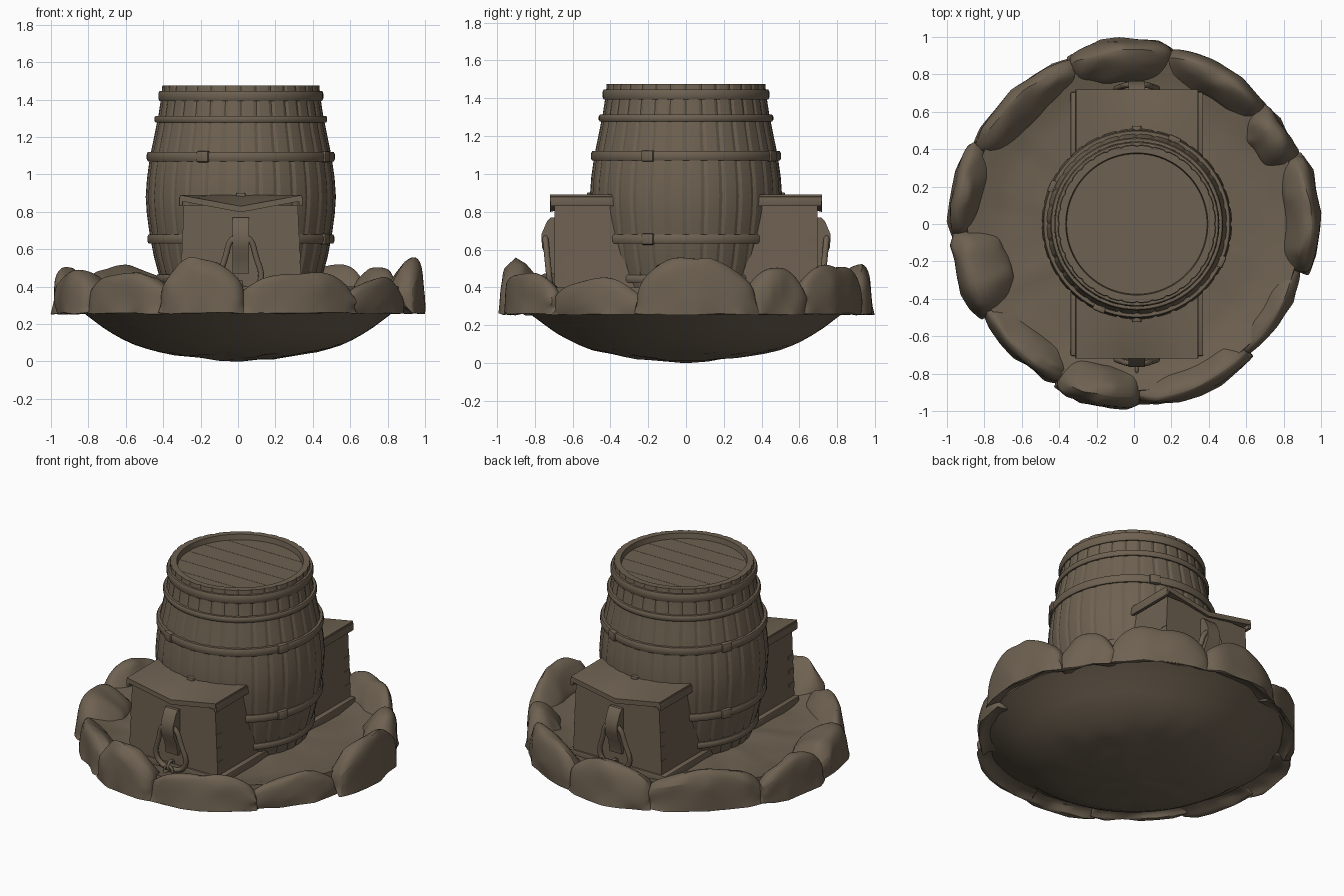
import bpy, bmesh, math, random
from math import sin, cos, radians, pi
from mathutils import Vector, noise

random.seed(4)
if "Cube" in bpy.data.objects:
    bpy.data.objects.remove(bpy.data.objects["Cube"], do_unlink=True)

mat = bpy.data.materials.new("weathered_brown")
mat.use_nodes = True
COLOR = (0.155, 0.120, 0.082, 1)
mat.diffuse_color = COLOR
mat.node_tree.nodes["Principled BSDF"].inputs["Base Color"].default_value = COLOR
CX = 0.015  # centre line of barrel and boxes


def finish(obj, angle=35):
    obj.data.materials.append(mat)
    bpy.ops.object.select_all(action='DESELECT')
    obj.select_set(True)
    bpy.context.view_layer.objects.active = obj
    bpy.ops.object.shade_smooth_by_angle(angle=radians(angle))
    return obj


def make(name, bm, angle=35):
    bmesh.ops.recalc_face_normals(bm, faces=bm.faces)
    me = bpy.data.meshes.new(name)
    bm.to_mesh(me)
    bm.free()
    obj = bpy.data.objects.new(name, me)
    bpy.context.collection.objects.link(obj)
    return finish(obj, angle)


def loft(bm, rings, closed):
    """Skin a list of point rings; closed joins the last ring to the first."""
    vs = [[bm.verts.new(p) for p in ring] for ring in rings]
    n = len(vs[0])
    for i in range(len(vs) - (0 if closed else 1)):
        a, b = vs[i], vs[(i + 1) % len(vs)]
        for j in range(n):
            k = (j + 1) % n
            bm.faces.new((a[j], a[k], b[k], b[j]))
    if not closed:
        bm.faces.new(vs[0])
        bm.faces.new(vs[-1])


def lathe(name, profile, seg, cx=0, warp=None, closed=False, angle=35):
    """Revolve (radius, height) points; warp adjusts each point."""
    bm = bmesh.new()
    rings = []
    for r, z in profile:
        ring = []
        for i in range(seg):
            a = 2 * pi * i / seg
            rr, zz = warp(r, z, a, i) if warp else (r, z)
            ring.append((cx + rr * cos(a), rr * sin(a), zz))
        rings.append(ring)
    loft(bm, rings, closed)
    return make(name, bm, angle)


def box(name, x, y, z, bevel=0.0, flare=0.0):
    """Box from ranges; flare widens the foot."""
    bm = bmesh.new()
    rings = []
    for h, f in ((z[0], flare), (z[1], 0)):
        rings.append([(x[0] - f, y[0], h), (x[1] + f, y[0], h),
                      (x[1] + f, y[1], h), (x[0] - f, y[1], h)])
    loft(bm, rings, False)
    if bevel:
        bmesh.ops.bevel(bm, geom=bm.edges[:], offset=bevel, segments=2,
                        affect='EDGES', profile=0.5)
    return make(name, bm)


# Earth bowl: uneven underside and a dished floor rising to the stones
def earth(r, z, a, i):
    n = noise.noise(Vector((r * cos(a) * 7, r * sin(a) * 7, z * 3)))
    k = 0.024 if 0.1 < r < 0.8 else 0
    return r + n * k, max(0, z + n * k * 0.6)


lathe("earth_bowl", [(0.02, 0), (0.12, 0.01), (0.2, 0.018), (0.28, 0.028), (0.35, 0.038),
                     (0.43, 0.052), (0.5, 0.07), (0.56, 0.092), (0.62, 0.12), (0.67, 0.148),
                     (0.72, 0.18), (0.82, 0.255), (0.9, 0.30), (0.89, 0.40), (0.82, 0.385),
                     (0.74, 0.362), (0.65, 0.352), (0.45, 0.358), (0.02, 0.36)],
      96, warp=earth)

# Ring of boulders: start angle, end angle, top height, inner radius, outer radius
STONES = [(78, 111, 0.51, 0.76, 0.99), (42, 78, 0.51, 0.78, 0.97),
          (22, 42, 0.50, 0.74, 0.96), (-15, 22, 0.54, 0.80, 1.0),
          (-50, -15, 0.43, 0.79, 0.94), (-88, -49, 0.47, 0.80, 0.98),
          (-115, -89, 0.53, 0.76, 0.99), (-149, -115, 0.46, 0.77, 0.96),
          (-177, -149, 0.48, 0.69, 0.99), (154, 183, 0.48, 0.81, 1.0),
          (111, 154, 0.50, 0.77, 0.97)]
# Radial section with a hollow underside
SECTION = [(1.02, 0), (1.02, 0.4), (0.98, 0.88), (0.78, 1.09), (0.5, 1.0),
           (0.15, 0.65), (-0.02, 0.4), (0.2, 0.2), (0.75, 0.2), (0.95, 0)]
for num, (a0, a1, top, r0, r1) in enumerate(STONES, 1):
    bm = bmesh.new()
    crease = bm.edges.layers.float.new("crease_edge")
    rings = []
    steps = 7
    for i in range(steps):
        t = 2 * i / (steps - 1) - 1
        a = radians(a0 - 1.5 + (a1 - a0 + 3) * i / (steps - 1))
        high = 1 - 0.45 * abs(t) ** 2.5 + random.uniform(-0.08, 0.05)
        wide = 1 - 0.2 * abs(t) ** 3
        ring = []
        for u, v in SECTION:
            r = r1 + (u - 1) * (r1 - r0) * wide - 0.02 * abs(t) ** 3
            r += random.uniform(-0.02, 0.012)
            z = 0.25 + v * (top - 0.245) * high
            z += random.uniform(-0.018, 0.018) if v > 0 else random.uniform(0, 0.012)
            ring.append((r * cos(a), r * sin(a), z))
        rings.append(ring)
    loft(bm, rings, False)
    for e in bm.edges:  # firm lower rim and chipped ridges
        if all(v.co.z < 0.263 for v in e.verts):
            e[crease] = 0.8
        elif random.random() < 0.2:
            e[crease] = 0.6
    stone = make("boulder_%d" % num, bm, 50)
    sub = stone.modifiers.new("soften", 'SUBSURF')
    sub.levels = sub.render_levels = 2


# Barrel of staves with narrow seams
def staves(r, z, a, i):
    return (r - 0.006 if i % 5 == 0 and r > 0.38 else r), z


lathe("barrel", [(0.38, 0.34), (0.41, 0.36), (0.435, 0.45), (0.465, 0.56), (0.488, 0.68),
                 (0.503, 0.79), (0.509, 0.88), (0.502, 0.98), (0.485, 1.1), (0.462, 1.21),
                 (0.44, 1.32), (0.425, 1.42), (0.42, 1.475), (0.38, 1.475),
                 (0.375, 1.44), (0.02, 1.44)], 160, CX, staves, angle=15)

# Hoops: height, radius, half height; each with a riveted lap joint
HOOPS = [(0.445, 0.437, 0.02), (0.655, 0.485, 0.024), (1.095, 0.488, 0.025),
         (1.295, 0.447, 0.018), (1.42, 0.426, 0.027)]
for num, (z, r, h) in enumerate(HOOPS, 1):
    d = 0.015
    lathe("hoop_%d" % num, [(r - 0.02, z - h), (r + d * 0.6, z - h), (r + d, z - h * 0.5),
                            (r + d, z + h * 0.5), (r + d * 0.6, z + h), (r - 0.02, z + h)],
          80, CX, closed=True, angle=50)
    for turn in (-24, 66, 156, 246):
        if h > 0.022 and num < 5:
            lap = box("hoop_lap", (r - 0.01, r + 0.024), (-0.035, 0.035),
                      (z - 0.03, z + 0.03), 0.01)
            lap.location.x = CX
            lap.rotation_euler.z = radians(turn)

# Plank seams on the barrel head
for i in range(-2, 3):
    y = i * 0.13
    w = math.sqrt(0.37 ** 2 - y * y)
    box("head_seam", (CX - w, CX + w), (y - 0.002, y + 0.002), (1.436, 1.441))


def tube(name, pts, radius):
    """Closed round bar through a loop of control points."""
    cu = bpy.data.curves.new(name, 'CURVE')
    cu.dimensions = '3D'
    cu.bevel_depth = radius
    cu.bevel_resolution = 3
    cu.resolution_u = 6
    sp = cu.splines.new('NURBS')
    sp.points.add(len(pts) - 1)
    for p, co in zip(sp.points, pts):
        p.co = (*co, 1)
    sp.use_cyclic_u = True
    sp.order_u = 3
    obj = bpy.data.objects.new(name, cu)
    bpy.context.collection.objects.link(obj)
    bpy.ops.object.select_all(action='DESELECT')
    obj.select_set(True)
    bpy.context.view_layer.objects.active = obj
    bpy.ops.object.convert(target='MESH')
    return finish(bpy.context.object, 60)


# Front and back chests with sagging lids, brackets and rings
for side, s in (("front", -1), ("back", 1)):
    def span(a, b):
        return tuple(sorted((s * a, s * b)))

    box(side + "_chest", (CX - 0.305, CX + 0.305), span(0.2, 0.695), (0.35, 0.835), 0, 0.02)
    box(side + "_plinth", (CX - 0.355, CX + 0.355), span(0.2, 0.705), (0.34, 0.4), 0.008)
    box(side + "_lid_catch", (CX - 0.025, CX + 0.025), span(0.48, 0.525), (0.87, 0.902), 0.008)

    # Lid dips toward the middle of its outer edge
    bm = bmesh.new()
    rings = []
    for i in range(9):
        x = (i / 4 - 1) * 0.325
        dip = 0.06 * (1 - abs(x) / 0.325)
        rings.append([(CX + x, s * 0.3, 0.858), (CX + x, s * 0.5, 0.858),
                      (CX + x, s * 0.72, 0.858 - dip), (CX + x, s * 0.72, 0.89 - dip),
                      (CX + x, s * 0.5, 0.89), (CX + x, s * 0.3, 0.89)])
    loft(bm, rings, False)
    make(side + "_lid", bm)
    for k in (-1, 1):
        x = CX + k * 0.31
        box(side + "_lid_end", tuple(sorted((x, x + k * 0.02))), span(0.3, 0.718),
            (0.83, 0.88), 0.004)
        # Corner joint plates
        for z in (0.45, 0.54, 0.63):
            f = CX + k * (0.305 + 0.02 * (0.835 - z) / 0.485)
            box(side + "_corner_joint", tuple(sorted((f - k * 0.005, f + k * 0.002))),
                span(0.645, 0.697), (z, z + 0.04))

    # Arched bracket
    bm = bmesh.new()
    outline = [(0.685, 0.47), (0.715, 0.47), (0.728, 0.55), (0.762, 0.61), (0.765, 0.68),
               (0.735, 0.75), (0.715, 0.77), (0.685, 0.77)]
    loft(bm, [[(CX + x, s * y, z) for y, z in outline] for x in (-0.045, 0.045)], False)
    make(side + "_bracket", bm)

    # Hanging ring and chain links
    ring = [(0, 0.68), (0.06, 0.65), (0.08, 0.56), (0.12, 0.45), (0.07, 0.37),
            (-0.07, 0.37), (-0.12, 0.45), (-0.08, 0.56), (-0.06, 0.65)]
    tube(side + "_ring", [(CX + x, s * (0.715 + 0.1 * (z - 0.37)), z) for x, z in ring], 0.016)
    for n in range(3):
        c = Vector((CX, s * (0.725 + n * 0.024), 0.395 - n * 0.025))
        pts = []
        for i in range(8):
            a = i * pi / 4
            u, v = 0.032 * cos(a), 0.036 * sin(a)
            pts.append(c + (Vector((u, 0, v)) if n % 2 else Vector((0, u, v))))
        tube(side + "_chain_link", pts, 0.009)
